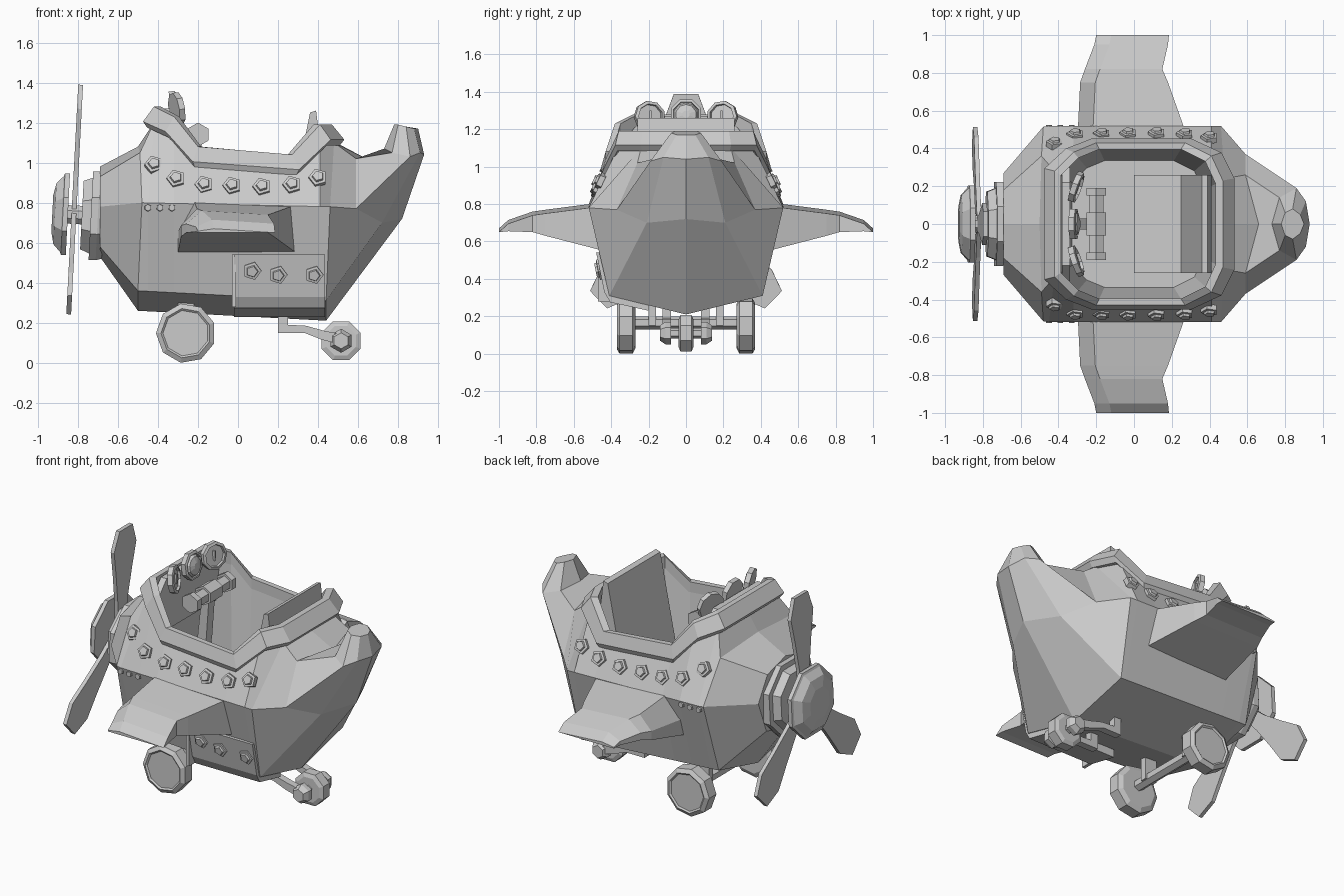
import bpy, bmesh
from math import sin, cos, pi, radians
from mathutils import Vector as V

if "Cube" in bpy.data.objects:
    bpy.data.objects.remove(bpy.data.objects["Cube"])


def mesh(name, verts, faces, mirror=False):
    bm = bmesh.new()
    vs = [bm.verts.new(v) for v in verts]
    for f in faces:
        bm.faces.new([vs[i] for i in f])
    bmesh.ops.remove_doubles(bm, verts=bm.verts, dist=1e-5)
    bmesh.ops.delete(bm, geom=[v for v in bm.verts if not v.link_faces], context='VERTS')
    bmesh.ops.recalc_face_normals(bm, faces=bm.faces)
    me = bpy.data.meshes.new(name)
    bm.to_mesh(me)
    bm.free()
    ob = bpy.data.objects.new(name, me)
    bpy.context.collection.objects.link(ob)
    if mirror:
        m = ob.modifiers.new("mirror", 'MIRROR')
        m.use_axis = (False, True, False)
    return ob


def loft(name, rings, closed=True, caps=True, mirror=False, skip=()):
    n = len(rings[0])
    faces = []
    for i in range(len(rings) - 1):
        for j in range(n if closed else n - 1):
            if (i, j) not in skip:
                k = (j + 1) % n
                faces.append((i * n + j, i * n + k, i * n + n + k, i * n + n + j))
    if caps:
        faces += [range(n), range((len(rings) - 1) * n, len(rings) * n)]
    return mesh(name, [p for r in rings for p in r], faces, mirror)


def turned(name, o, axis, prof, n, mirror=False, phase=0.5):
    """Faceted turned part: prof holds (distance along axis, radius)."""
    o, a = V(o), V(axis).normalized()
    u = a.cross(V((0, 0, 1)) if abs(a.z) < .9 else V((1, 0, 0))).normalized()
    w = a.cross(u)
    rings = [[o + a * t + (u * cos(2 * pi * (k + phase) / n) + w * sin(2 * pi * (k + phase) / n)) * r
              for k in range(n)] for t, r in prof]
    return loft(name, rings, mirror=mirror)


def plate(name, pts, y0, y1, mirror=False):
    return loft(name, [[(x, y, z) for x, z in pts] for y in (y0, y1)], mirror=mirror)


# rim path (half), shared by hull opening, rim and cockpit lining
path = [(-.42, 0, 1.28), (-.42, .28, 1.28), (-.32, .38, 1.23), (-.2, .43, 1.08),
        (.27, .43, 1.04), (.41, .36, 1.19), (.47, .23, 1.19), (.47, 0, 1.19)]


def body_ring(x, p):
    t = (x + .5) / .95
    s = path[p]
    return [(x, 0, .26 - .05 * t), (x, .39 + .02 * t, .36 - .05 * t), (x, .52, .8 - .02 * t),
            (s[0], s[1], s[2] - .08), (s[0], 0, s[2] - .08)]


# hull with nose taper and upswept tail
hull = [
    [(-.69, 0, .53), (-.69, .19, .58), (-.69, .27, .78), (-.69, .18, .93), (-.69, 0, .98)],
    [(-.5, 0, .26), (-.5, .39, .36), (-.48, .515, .8), (-.49, .36, 1.05), (-.5, 0, 1.08)],
    body_ring(-.45, 1), body_ring(-.32, 2), body_ring(-.2, 3), body_ring(.27, 4), body_ring(.41, 5),
    [(.44, 0, .21), (.44, .41, .31), (.46, .52, .78), (.48, .24, 1.1), (.49, 0, 1.1)],
    [(.82, 0, .72), (.72, .21, .7), (.59, .37, .77), (.59, .26, 1.02), (.66, 0, 1.01)],
    [(.93, 0, 1.04), (.91, .12, 1.05), (.86, .19, 1.03), (.77, .14, 1.05), (.73, 0, 1.07)],
    [(.9, 0, 1.17), (.88, .05, 1.17), (.84, .08, 1.18), (.8, .06, 1.19), (.78, 0, 1.19)]]
loft("hull", hull, closed=False, mirror=True, skip={(i, 3) for i in range(2, 7)})

# cockpit rim, lining and floor
loft("cockpit_rim", [[(x * 1.08, y * 1.02, z - .105), (x * 1.13, y * 1.05, z - .075), (x, y, z),
                      (x * .92, y * .92, z), (x * .92, y * .92, z - .1)] for x, y, z in path],
     caps=False, mirror=True)
lining = [[(x * .93, y * .93, z - .03) for x, y, z in path],
          [(x * .78, y * .78, .5) for x, y, z in path]]
loft("cockpit_lining", lining, closed=False, caps=False, mirror=True)
mesh("cockpit_floor", lining[1], [range(8)], True)

# seat
plate("seat", [(0, .5), (0, .68), (.25, .7), (.36, 1.25), (.39, 1.26), (.41, 1.1), (.38, .5)], -.26, .26)

# dashboard and gauges
dash = [(-.29, .95), (.29, .95), (.3, 1.18), (.22, 1.27), (-.22, 1.27), (-.3, 1.18)]
loft("dashboard", [[(x, y, z) for y, z in dash] for x in (-.38, -.34)])
turned("centre_gauge_ring", (-.335, 0, 1.275), (1, 0, .15), [(0, .087), (.03, .087), (.035, .072), (.02, .07)], 8)
turned("centre_gauge_dome", (-.32, 0, 1.275), (1, 0, .15), [(0, .07), (.025, .055), (.035, .02)], 10)
turned("side_gauge", (-.32, .2, 1.265), (1, -.35, .15),
       [(0, .085), (.03, .085), (.035, .068), (.02, .065)], 9, True)
plate("gauge_needle", [(-.305, 1.24), (-.29, 1.24), (-.29, 1.3), (-.305, 1.3)], .185, .195, True)

# steering yoke
turned("yoke_handle", (-.2, 0, 1.14), (0, 1, 0),
       [(-.19, .06), (-.15, .06), (-.15, .045), (-.06, .045), (-.06, .06),
        (.06, .06), (.06, .045), (.15, .045), (.15, .06), (.19, .06)], 6)
plate("yoke_column", [(-.23, 1.12), (-.18, 1.12), (-.2, .85), (-.27, .5), (-.32, .5), (-.26, .85)], -.03, .03)

# wings
wing = [(.44, -.3, .29, .81, .55), (.75, -.285, .18, .77, .63), (.82, -.26, .15, .76, .65),
        (.95, -.21, .18, .715, .655), (1, -.2, .185, .67, .65)]
loft("wing", [[(a, y, lo), (a, y, lo + (hi - lo) * .4), (a + .08, y, hi), (b, y, hi - .02),
               (b, y, lo)] for y, a, b, hi, lo in wing], mirror=True)

# hatch panel wrapping the chine, front side only
loft("hatch_panel", [[(x, -.48, .54), (x, -.437, .33), (x, -.405, .275), (x, -.2, .23), (x, -.2, .28),
                      (x, -.38, .34), (x, -.42, .54)] for x in (-.02, .435)])
plate("hatch_edge", [(-.03, .28), (-.01, .28), (-.01, .54), (-.03, .54)], -.47, -.38)

# bolts and rivets
bolt = [(-.02, .047), (.01, .047), (.012, .032), (.024, .028)]
for i, (x, z) in enumerate([(-.42, .99), (-.31, .92), (-.17, .89), (-.03, .885),
                            (.12, .88), (.27, .89), (.4, .925)]):
    lift = .02 if i == 1 else .008
    turned(f"upper_bolt_{i}", (x, .515 + lift - .47 * (z - .79), z), (0, .9, .43), bolt, 5, True)
for i, (x, z) in enumerate([(.07, .46), (.2, .44), (.38, .44)]):
    turned(f"hatch_bolt_{i}", (x, -.462 + .2 * (.46 - z), z), (0, -.97, -.2), bolt, 5)
for i, x in enumerate((-.45, -.39, -.33)):
    turned(f"rivet_{i}", (x, .51, .775), (0, 1, 0), [(-.01, .02), (.015, .017)], 6, True)

# nose hub, spinner
c, ax = V((-.82, 0, .74)), V((-1, 0, .052)).normalized()
turned("nose_hub", c, ax, [(-.15, .23), (-.12, .24), (-.085, .24), (-.085, .205), (-.075, .2), (-.04, .185)], 8)
turned("propeller_shaft", c, ax, [(-.06, .05), (.06, .05)], 8)
turned("spinner", c, ax, [(.03, .22), (.055, .22), (.06, .205), (.095, .165), (.108, .1)], 8)

# three propeller blades
up, side = V((.052, 0, 1)).normalized(), V((0, 1, 0))
for k, deg in enumerate((0, 134, 226)):
    t = radians(deg)
    e = up * cos(t) + side * sin(t)
    w = side * cos(t) - up * sin(t)
    loft(f"propeller_blade_{k}", [[c + e * r + w * (h * s) + ax * (.012 * q)
                                   for s, q in ((-1, -1), (1, -1), (1, 1), (-1, 1))]
                                  for r, h in ((0, .035), (.2, .05), (.38, .08), (.53, .11), (.65, .065))])

# main wheels, axle and struts
turned("main_wheel", (-.26, .27, .148), (0, 1, 0),
       [(0, .12), (.015, .15), (.085, .15), (.1, .125), (.092, .115)], 9, True)
turned("main_axle", (-.26, -.28, .165), (0, 1, 0), [(0, .035), (.56, .035)], 6)
plate("main_strut", [(-.3, .15), (-.22, .15), (-.22, .3), (-.3, .3)], .16, .2, True)

# tail wheel with bent arms
turned("tail_wheel", (.515, 0, .11), (0, 1, 0),
       [(-.04, .08), (-.03, .105), (.03, .105), (.04, .08)], 8)
turned("tail_axle", (.515, -.14, .11), (0, 1, 0),
       [(0, .04), (.03, .06), (.06, .06), (.06, .028), (.22, .028), (.22, .06), (.25, .06), (.28, .04)], 6)
plate("tail_wheel_arm", [(.2, .29), (.25, .29), (.25, .19), (.34, .185), (.43, .16), (.53, .14), (.52, .09),
                         (.42, .115), (.33, .15), (.2, .15)], .08, .125, True)
